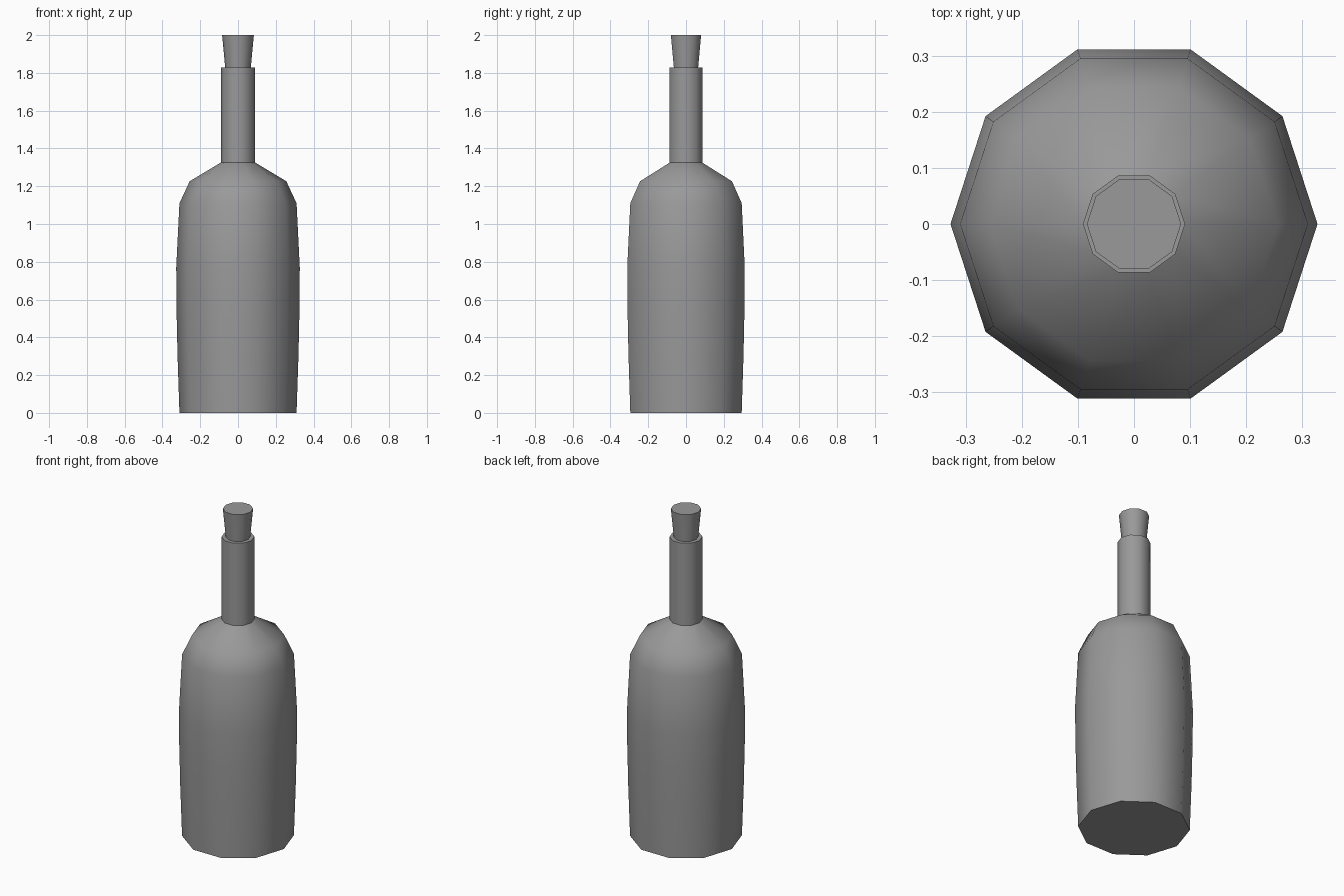
import bpy, math

if "Cube" in bpy.data.objects:
    bpy.data.objects.remove(bpy.data.objects["Cube"])

SIDES = 10

# Dark grey shared by both parts
grey = bpy.data.materials.new("dark_grey")
grey.diffuse_color = (0.32, 0.32, 0.32, 1)
grey.use_nodes = True
grey.node_tree.nodes["Principled BSDF"].inputs["Base Color"].default_value = grey.diffuse_color


def lathe(name, profile, smooth_angle=40):
    """Spin a (radius, height) profile into a closed ten-sided solid."""
    verts, faces = [], []
    for r, z in profile:
        for i in range(SIDES):
            a = 2 * math.pi * i / SIDES
            verts.append((r * math.cos(a), r * math.sin(a), z))
    for k in range(len(profile) - 1):
        for i in range(SIDES):
            j = (i + 1) % SIDES
            a, b = k * SIDES, (k + 1) * SIDES
            faces.append((a + i, a + j, b + j, b + i))
    faces.append(tuple(reversed(range(SIDES))))
    faces.append(tuple(range(len(verts) - SIDES, len(verts))))
    mesh = bpy.data.meshes.new(name)
    mesh.from_pydata(verts, [], faces)
    mesh.materials.append(grey)
    obj = bpy.data.objects.new(name, mesh)
    bpy.context.collection.objects.link(obj)
    bpy.ops.object.select_all(action='DESELECT')
    obj.select_set(True)
    bpy.context.view_layer.objects.active = obj
    bpy.ops.object.shade_smooth_by_angle(angle=math.radians(smooth_angle))
    return obj


# Bottle: base, bulging body, shoulder, straight neck
lathe("bottle", [(0.31, 0), (0.32, 0.3), (0.326, 0.57), (0.327, 0.77),
                 (0.31, 1.11), (0.256, 1.226), (0.091, 1.325), (0.091, 1.828)])

# Tapered stopper, seated on the neck
lathe("stopper", [(0.067, 1.82), (0.084, 2.0)])
